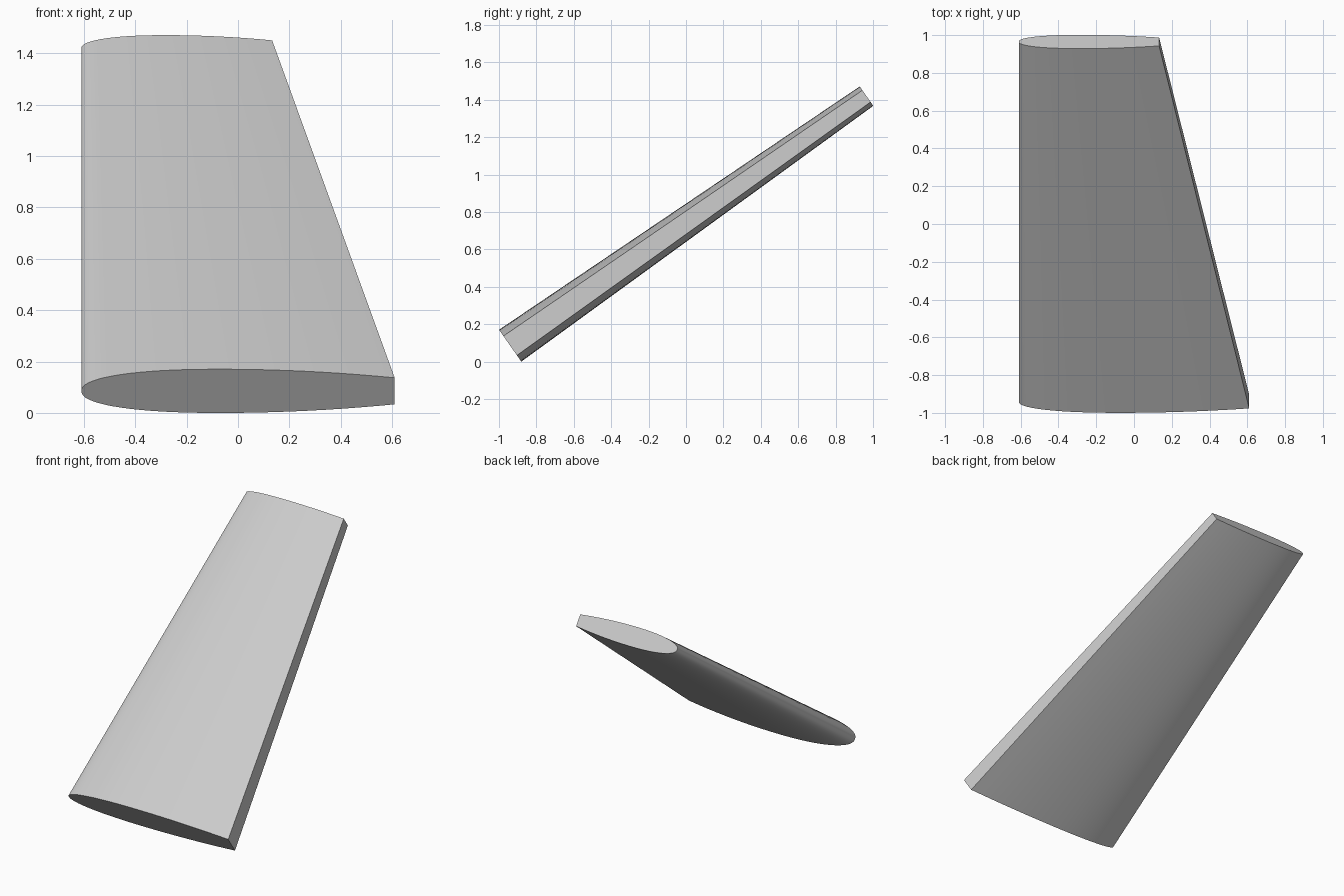
import bpy, bmesh, math
from mathutils import Vector

cube = bpy.data.objects.get("Cube")
if cube:
    bpy.data.objects.remove(cube)

TILT = math.radians(35)
LEAD_X = -0.61
PEAK = 0.44            # chord fraction of greatest thickness
STEPS = 28
THICK = Vector((0, -math.sin(TILT), math.cos(TILT)))


def half_thickness(u):
    """Half thickness of the foil per unit chord: blunt nose, gentle taper aft."""
    if u < PEAK:
        return 0.0852 * (1 - (1 - u / PEAK) ** 2.25) ** (1 / 2.25)
    return 0.0852 - 0.0335 * ((u - PEAK) / (1 - PEAK)) ** 2


def section(bm, chord, y, z):
    """Closed ring: upper trailing corner, round the nose, lower trailing corner."""
    ring = []
    for i in range(-STEPS, STEPS + 1):
        u = 1 - math.cos(abs(i) / STEPS * math.pi / 2)
        h = half_thickness(u) * chord * (1 if i < 0 else -1)
        ring.append(bm.verts.new(Vector((LEAD_X + u * chord, y, z)) + THICK * h))
    return ring


# Tapered blade lofted between the large root and the small tip
bm = bmesh.new()
root = section(bm, 1.22, -0.94, 0.085)
tip = section(bm, 0.743, 0.965, 1.419)
n = len(root)
for i in range(n):
    j = (i + 1) % n
    face = bm.faces.new((root[i], root[j], tip[j], tip[i]))
    face.smooth = i < n - 1
bm.faces.new(root)
bm.faces.new(tip[::-1])
bmesh.ops.recalc_face_normals(bm, faces=bm.faces)
mesh = bpy.data.meshes.new("tapered_blade")
bm.to_mesh(mesh)
bm.free()

blade = bpy.data.objects.new("tapered_blade", mesh)
bpy.context.collection.objects.link(blade)

# Plain light grey finish
grey = bpy.data.materials.new("light_grey")
grey.use_nodes = True
colour = (0.6, 0.6, 0.6, 1)
grey.diffuse_color = colour
grey.node_tree.nodes["Principled BSDF"].inputs["Base Color"].default_value = colour
mesh.materials.append(grey)

bpy.ops.object.select_all(action="DESELECT")
blade.select_set(True)
bpy.context.view_layer.objects.active = blade
bpy.ops.object.shade_smooth_by_angle(angle=math.radians(30))
